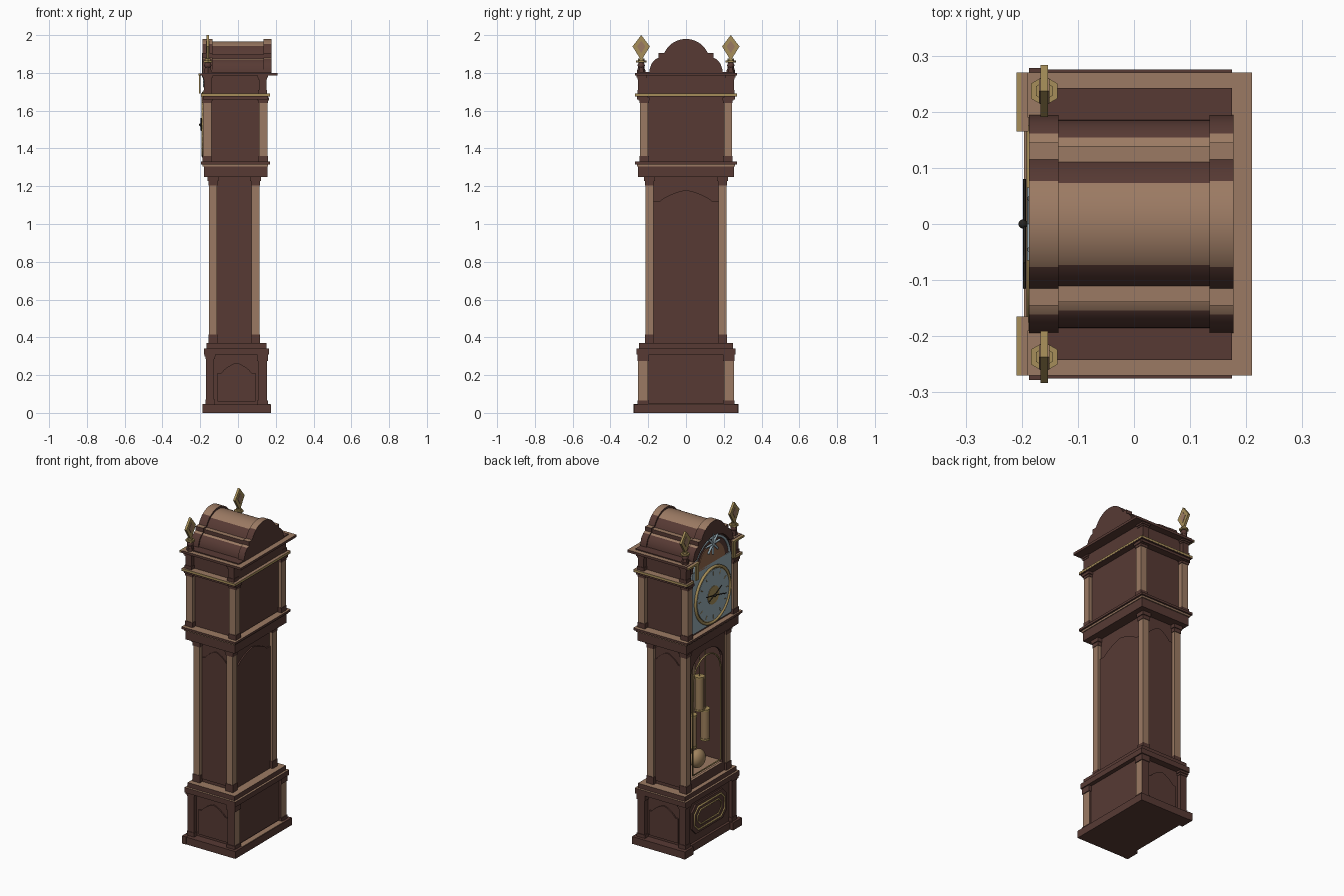
import bpy, bmesh, math
from mathutils import Matrix, Vector

if "Cube" in bpy.data.objects:
    bpy.data.objects.remove(bpy.data.objects["Cube"])


def material(name, rgb):
    m = bpy.data.materials.new(name)
    m.diffuse_color = (*rgb, 1)
    m.use_nodes = True
    m.node_tree.nodes["Principled BSDF"].inputs["Base Color"].default_value = m.diffuse_color
    return m


DARK = material("dark wood", (0.095, 0.042, 0.034))
LIGHT = material("light wood", (0.33, 0.195, 0.125))
GOLD = material("brass", (0.38, 0.27, 0.1))
WARM = material("warm brass", (0.35, 0.225, 0.11))
SILVER = material("pale blue silver", (0.31, 0.41, 0.46))
COPPER = material("copper", (0.3, 0.14, 0.075))
BLACK = material("black metal", (0.02, 0.018, 0.015))


def finish(name, bm, mat, top=None, limit=0.78, smooth=False, way=(0, 0, 1)):
    bmesh.ops.recalc_face_normals(bm, faces=bm.faces)
    bm.normal_update()
    me = bpy.data.meshes.new(name)
    me.materials.append(mat)
    if top:  # faces turned the given way take the second colour
        me.materials.append(top)
        for f in bm.faces:
            f.material_index = int(f.normal.dot(Vector(way)) > limit)
    bm.to_mesh(me)
    bm.free()
    ob = bpy.data.objects.new(name, me)
    bpy.context.collection.objects.link(ob)
    if smooth:
        bpy.context.view_layer.objects.active = ob
        ob.select_set(True)
        bpy.ops.object.shade_smooth_by_angle(angle=math.radians(35))
        ob.select_set(False)
    return ob


def box(name, x0, x1, y0, y1, z0, z1, mat=DARK, top=None, way=(0, 0, 1)):
    bm = bmesh.new()
    bmesh.ops.create_cube(bm, size=1)
    for v in bm.verts:
        v.co = ((x0 + x1) / 2 + v.co.x * (x1 - x0), (y0 + y1) / 2 + v.co.y * (y1 - y0),
                (z0 + z1) / 2 + v.co.z * (z1 - z0))
    return finish(name, bm, mat, top, way=way)


def prism(name, pts, a, b, mat=DARK, axis="x", top=None, smooth=False):
    """Outline in (y, z) pushed along x, or in (x, z) pushed along y."""
    place = (lambda p, d: (d, p[0], p[1])) if axis == "x" else (lambda p, d: (p[0], d, p[1]))
    bm = bmesh.new()
    face = bm.faces.new([bm.verts.new(place(p, a)) for p in pts])
    ext = bmesh.ops.extrude_face_region(bm, geom=[face])
    move = Vector(place((0, 0), b - a))
    bmesh.ops.translate(bm, verts=[g for g in ext["geom"] if isinstance(g, bmesh.types.BMVert)], vec=move)
    return finish(name, bm, mat, top, smooth=smooth)


def cylinder(name, x, y, z0, z1, r, mat, n=16, r2=None):
    bm = bmesh.new()
    bmesh.ops.create_cone(bm, cap_ends=True, segments=n, radius1=r, radius2=r if r2 is None else r2,
                          depth=z1 - z0, matrix=Matrix.Translation((x, y, (z0 + z1) / 2)))
    return finish(name, bm, mat, smooth=n > 8)


def ball(name, x, y, z, r, mat, squash=1):
    bm = bmesh.new()
    bmesh.ops.create_uvsphere(bm, u_segments=20, v_segments=12, radius=r,
                              matrix=Matrix.Translation((x, y, z)) @ Matrix.Diagonal((squash, 1, 1, 1)))
    return finish(name, bm, mat, smooth=True)


def tube(name, pts, x, r, mat, closed=False):
    cu = bpy.data.curves.new(name, "CURVE")
    cu.dimensions, cu.bevel_depth, cu.bevel_resolution = "3D", r, 1
    sp = cu.splines.new("POLY")
    sp.points.add(len(pts) - 1)
    for p, (y, z) in zip(sp.points, pts):
        p.co = (x, y, z, 1)
    sp.use_cyclic_u = closed
    cu.materials.append(mat)
    bpy.context.collection.objects.link(bpy.data.objects.new(name, cu))


def arc(cy, cz, r, a0=0, a1=360, n=32):
    return [(cy + r * math.cos(math.radians(a0 + (a1 - a0) * i / n)),
             cz + r * math.sin(math.radians(a0 + (a1 - a0) * i / n))) for i in range(n + (a1 - a0 < 360))]


def arched(c, w, z0, z1, rise):
    """Panel outline with small shoulders and a raised curved top."""
    half = [(1, 0), (.8, .02), (.68, .3), (.45, .62), (.2, .88)]
    crown = half + [(0, 1)] + [(-k, h) for k, h in reversed(half)]
    return [(c - w, z0), (c + w, z0)] + [(c + w * k, z1 + rise * h) for k, h in crown]


def column(name, x, y, z0, z1, r, cap, mat=LIGHT):
    """Square post with dark blocks at foot and head."""
    box(name + "_shaft", x - r, x + r, y - r, y + r, z0, z1, mat)
    for lo, hi, grow in ((z0, z0 + cap, .003), (z1 - cap, z1, .003), (z1 - cap * .5, z1, .008)):
        g = r + grow
        box(name + "_block", x - g, x + g, y - g, y + g, lo, hi)


# Plinth with projecting front feet
box("plinth", -.165, .175, -.275, .275, 0, .045)
box("plinth_back_strip", .14, .172, -.2, .2, .044, .047, LIGHT)
for s in (-1, 1):
    box("plinth_foot", -.187, -.16, s * .235 - .043, s * .235 + .043, 0, .047)

# Base case with corner posts and mouldings
box("base_case", -.15, .13, -.222, .222, .04, .32)
for s in (-1, 1):
    column("base_front_column", -.148, s * .226, .045, .31, .022, .025, DARK)
    box("base_back_post", .105, .153, s * .227 - .026, s * .227 + .026, .04, .32, DARK, LIGHT, (1, 0, 0))
    for lo, hi in ((.045, .065), (.275, .315)):
        box("base_back_block", .1, .158, s * .227 - .03, s * .227 + .03, lo, hi)
    prism("base_side_panel", arched(-.008, .1, .06, .21, .055), s * .22, s * .23, axis="y")
box("base_back_panel", .125, .14, -.2, .2, .05, .31)
box("base_moulding", -.18, .165, -.263, .263, .31, .342, DARK, LIGHT)
box("base_cap", -.168, .152, -.25, .25, .342, .37, DARK, LIGHT)


def octagon(w, h, c):
    q = [(w, h - c), (w - c, h)]
    q += [(-a, b) for a, b in reversed(q)]
    return [(a, .185 + b) for a, b in q] + [(a, .185 - b) for a, b in reversed(q)]


prism("base_front_panel", octagon(.17, .09, .04), -.16, -.145)
tube("panel_outer_trim", octagon(.145, .07, .035), -.161, .006, GOLD, True)
tube("panel_inner_trim", octagon(.115, .045, .028), -.161, .005, GOLD, True)

# Hollow waist
box("waist_back", .07, .092, -.19, .19, .37, 1.25)
box("waist_lining", .062, .071, -.18, .18, .38, 1.24, LIGHT)
box("waist_floor", -.12, .065, -.18, .18, .37, .42, DARK, LIGHT)
prism("waist_back_panel", arched(0, .172, .37, 1.12, .06), .09, .1)
for s in (-1, 1):
    box("waist_side", -.13, .08, s * .185 - .008, s * .185 + .008, .37, 1.25)
    prism("waist_side_panel", arched(-.012, .092, .39, 1.14, .055), s * .19, s * .2, axis="y")
    column("waist_front_column", -.132, s * .194, .37, 1.25, .021, .045)
    column("waist_back_column", .093, s * .194, .37, 1.25, .021, .045)
    box("door_stile", -.142, -.125, s * .165 - .013, s * .165 + .013, .37, 1.25)
box("door_bottom_rail", -.142, -.125, -.16, .16, .37, .425, DARK, LIGHT)
prism("door_top_rail", [(.155, 1.25), (-.155, 1.25)] + [(.155 * math.cos(t), 1.06 + .12 * math.sin(t))
      for t in [math.pi - math.pi * i / 16 for i in range(17)]], -.142, -.125)
tube("door_trim", [(.135, .45)] + arc(0, 1.01, .135, 0, 180, 16) + [(-.135, .45)], -.142, .005, GOLD, True)

# Pendulum and weights
for y, z0, z1 in ((.06, .59, .78), (-.01, .79, .99), (-.065, .59, .77)):
    cylinder("weight", -.085, y, z0, z1, .025, WARM)
    cylinder("weight_chain", -.085, y, z1, 1.25, .004, WARM, 6)
    for z in (z0, z1):
        cylinder("weight_rim", -.085, y, z - .006, z + .006, .028, GOLD)
cylinder("pendulum_rod", -.03, 0, .5, 1.25, .006, WARM, 6)
ball("pendulum_bob", -.08, 0, .49, .056, WARM, .7)

# Hood base mouldings
box("hood_base", -.18, .155, -.253, .253, 1.25, 1.305)
box("hood_ledge", -.196, .17, -.27, .27, 1.316, 1.33, DARK, LIGHT)
box("hood_ledge_support", -.187, .16, -.26, .26, 1.305, 1.317, LIGHT)

# Hood case, columns and brass-edged ledge
box("hood_case", -.165, .128, -.217, .217, 1.33, 1.79)
box("hood_back_panel", .12, .135, -.2, .2, 1.335, 1.67)
for s in (-1, 1):
    column("hood_front_column", -.162, s * .222, 1.33, 1.67, .022, .03)
    column("hood_back_column", .133, s * .222, 1.33, 1.67, .022, .03)
    column("frieze_front_post", -.16, s * .235, 1.69, 1.785, .02, .02, DARK)
    column("frieze_back_post", .13, s * .235, 1.69, 1.785, .02, .02, DARK)
    box("hood_brass_band", -.196, .17, s * .235 - .035, s * .235 + .035, 1.678, 1.69, GOLD, LIGHT)
    box("hood_band_soffit", -.195, .169, s * .235 - .0345, s * .235 + .0345, 1.674, 1.679)
    box("hood_band_support", -.185, .16, s * .23 - .03, s * .23 + .03, 1.66, 1.675)
    # Cornice ends and slim strips beside the arch
    box("cornice_front", -.201, -.188, s * .2175 - .0525, s * .2175 + .0525, 1.785, 1.797, DARK, LIGHT)
    box("cornice_front_edge", -.209, -.2, s * .2175 - .0525, s * .2175 + .0525, 1.785, 1.797, GOLD)
    box("arch_strip", -.206, -.198, s * .18 - .014, s * .18 + .014, 1.69, 1.788, GOLD)
    box("cornice_side", -.19, .21, s * .23 - .04, s * .23 + .04, 1.785, 1.8, DARK, LIGHT)
box("hood_brass_back", .12, .17, -.25, .25, 1.678, 1.69, GOLD, LIGHT)
box("hood_back_soffit", .12, .169, -.25, .25, 1.674, 1.679)
box("frieze", -.165, .15, -.228, .228, 1.69, 1.79)
box("cornice", -.165, .21, -.27, .27, 1.785, 1.8, DARK, LIGHT)
box("roof_base", -.162, .175, -.242, .242, 1.798, 1.806)


# Arched roof: stepped profile with wider bands at both ends
def roof(name, ky, kz, x0, x1, opening=()):
    half = [(.194, 1.8), (.192, 1.82), (.182, 1.85), (.161, 1.873), (.145, 1.88), (.145, 1.905), (.115, 1.905)]
    pts = half + arc(0, 1.854, .1257, 26, 154, 24) + [(-y, z) for y, z in reversed(half)]
    prism(name, [(y * ky, 1.8 + (z - 1.8) * kz) for y, z in pts] + list(opening), x0, x1, DARK, top=LIGHT, smooth=True)


roof("roof_middle", .96, .93, -.165, .14)
roof("roof_front_band", 1, 1, -.187, -.135, arc(0, 1.7, .19, 32, 148, 24)[::-1])
roof("roof_back_band", 1, 1, .135, .177)

# Dial and recessed arch
box("dial_plate", -.176, -.16, -.19, .19, 1.345, 1.72, SILVER)
prism("arch_plate", arc(0, 1.7, .192, 0, 180, 24), -.172, -.16, DARK)
prism("arch_dial", arc(0, 1.71, .13, 0, 180, 24), -.176, -.17, COPPER)
prism("dial_rim_plate", arc(0, 1.525, .172), -.182, -.175, GOLD)
prism("dial_disc", arc(0, 1.525, .155), -.186, -.181, SILVER)
prism("dial_centre", arc(0, 1.525, .055), -.189, -.185, GOLD)
tube("dial_ring", arc(0, 1.525, .168), -.183, .009, GOLD, True)
tube("arch_trim", arc(0, 1.7, .175, 8, 172), -.176, .008, SILVER)
for i in range(12):  # hour marks
    c, s = math.cos(math.tau * i / 12), math.sin(math.tau * i / 12)
    tube("hour_mark", [(.12 * c, 1.525 + .12 * s), (.145 * c, 1.525 + .145 * s)], -.185, .003, GOLD)
for i in range(8):  # starburst in the arch
    a = math.tau * i / 8
    tube("arch_star", [(0, 1.84), (.065 * math.cos(a), 1.84 + .065 * math.sin(a))], -.184, .007, SILVER)

# Hands
tube("hour_hand", [(.05, 1.505), (0, 1.525), (-.07, 1.56)], -.195, .0025, BLACK)
tube("minute_hand", [(.08, 1.54), (0, 1.525), (-.115, 1.495)], -.195, .0025, BLACK)
ball("hand_pin", -.198, 0, 1.525, .008, BLACK)

# Finials
for s in (-1, 1):
    y = s * .237
    cylinder("finial_base", -.16, y, 1.8, 1.815, .022, DARK, 6)
    cylinder("finial_post", -.16, y, 1.81, 1.86, .02, DARK, 6, .014)
    ball("finial_knob", -.16, y, 1.84, .019, DARK)
    cylinder("finial_collar", -.16, y, 1.855, 1.865, .027, GOLD, 6)
    cylinder("finial_collar_top", -.16, y, 1.865, 1.875, .017, GOLD, 6)
    prism("finial_diamond", [(y, 1.865), (y + .046, 1.94), (y, 2.0), (y - .046, 1.94)], -.167, -.153, GOLD)
    prism("finial_inset", [(y, 1.905), (y + .022, 1.94), (y, 1.97), (y - .022, 1.94)], -.169, -.151, LIGHT)
